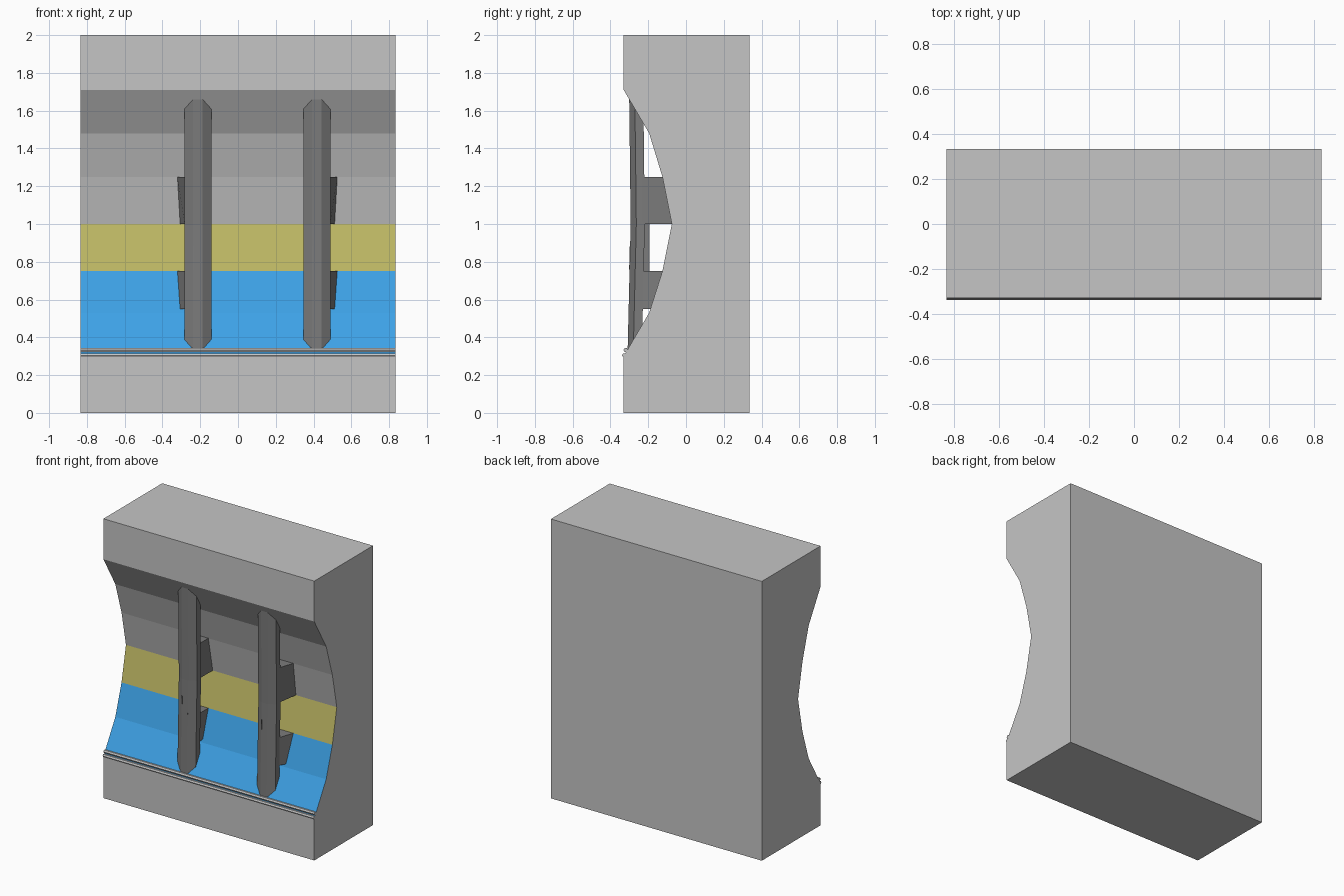
import bpy, bmesh, math

if "Cube" in bpy.data.objects:
    bpy.data.objects.remove(bpy.data.objects["Cube"])


def material(name, rgb):
    m = bpy.data.materials.new(name)
    m.diffuse_color = (*rgb, 1)
    m.use_nodes = True
    m.node_tree.nodes["Principled BSDF"].inputs["Base Color"].default_value = m.diffuse_color
    return m


GREY = material("light grey", (0.56, 0.56, 0.56))
DARK = material("dark grey", (0.2, 0.2, 0.2))
BLUE = material("blue", (0.047, 0.36, 0.79))
YELLOW = material("yellow", (0.53, 0.49, 0.13))


def loft(name, rings, mats):
    """Closed solid through equal-sized rings of points."""
    bm = bmesh.new()
    vr = [[bm.verts.new(p) for p in r] for r in rings]
    n = len(rings[0])
    for a, b in zip(vr, vr[1:]):
        for i in range(n):
            bm.faces.new((a[i], a[(i + 1) % n], b[(i + 1) % n], b[i]))
    bm.faces.new(vr[0])
    bm.faces.new(vr[-1])
    bmesh.ops.recalc_face_normals(bm, faces=bm.faces[:])
    me = bpy.data.meshes.new(name)
    bm.to_mesh(me)
    bm.free()
    for m in mats:
        me.materials.append(m)
    ob = bpy.data.objects.new(name, me)
    bpy.context.collection.objects.link(ob)
    return ob


def extrude_x(name, profile, x0, x1, mats):
    return loft(name, [[(x, y, z) for y, z in profile] for x in (x0, x1)], mats)


# Wall block with a faceted hollow front
W = 0.835
hollow = [(-0.33, 0.30), (-0.195, 0.53), (-0.125, 0.75), (-0.075, 1.0),
          (-0.125, 1.25), (-0.195, 1.48), (-0.33, 1.71)]
block = extrude_x("wall_block", [(0.335, 0), (-0.33, 0)] + hollow + [(-0.33, 2), (0.335, 2)],
                  -W, W, [GREY, BLUE, YELLOW])
for p in block.data.polygons:
    if p.normal.y < -0.5 and p.normal.z > 0.05:
        p.material_index = 2 if p.center.z > 0.75 else 1

# Two thin trim rails under the blue panels
for i, (y, z) in enumerate([(-0.327, 0.305), (-0.319, 0.332)]):
    prof = [(y + 0.012 * math.cos(a * math.pi / 3), z + 0.012 * math.sin(a * math.pi / 3))
            for a in range(6)]
    extrude_x(f"trim_rail_{i + 1}", prof, -W, W, [GREY])


def body_y(z):
    for (y0, z0), (y1, z1) in zip(hollow, hollow[1:]):
        if z0 <= z <= z1:
            return y0 + (y1 - y0) * (z - z0) / (z1 - z0)


# Upright bars with their stand-off brackets, mirrored left and right
for side, c, s in (("left", -0.2125, -1), ("right", 0.4175, 1)):
    rings = []
    for z, f in ((0.33, -0.309), (1.0, -0.293), (1.69, -0.301)):
        sec = [(-0.072, 0.075), (-0.072, 0.03), (-0.025, 0), (0.025, 0), (0.072, 0.03), (0.072, 0.075)]
        rings.append([(c + x, f + y, z) for x, y in sec])
    loft(f"{side}_bar", rings, [DARK])

    for part, z0, z1 in (("lower", 0.55, 0.75), ("upper", 1.0, 1.25)):
        rings = []
        for z, out in ((z0, 0.094), (z1, 0.108)):
            b = body_y(z)
            rings.append([(c + s * 0.07, -0.235, z), (c + s * out, b, z),
                          (c + s * out, b + 0.06, z), (c - s * 0.065, b + 0.06, z),
                          (c - s * 0.065, -0.235, z)])
        loft(f"{side}_{part}_bracket", rings, [DARK])

    # Spacer behind the bar between the brackets
    extrude_x(f"{side}_spacer", [(-0.23, 0.75), (-0.192, 0.75), (-0.192, 1.0), (-0.23, 1.0)],
              c - 0.045, c + 0.045, [DARK])

    # Narrow ribs on the bar front
    for k in (-1, 1):
        extrude_x(f"{side}_rib_{k + 2}", [(-0.301, 0.76), (-0.29, 0.76), (-0.29, 0.88), (-0.298, 0.88)],
                  c + k * 0.023 - 0.002, c + k * 0.023 + 0.002, [DARK])
